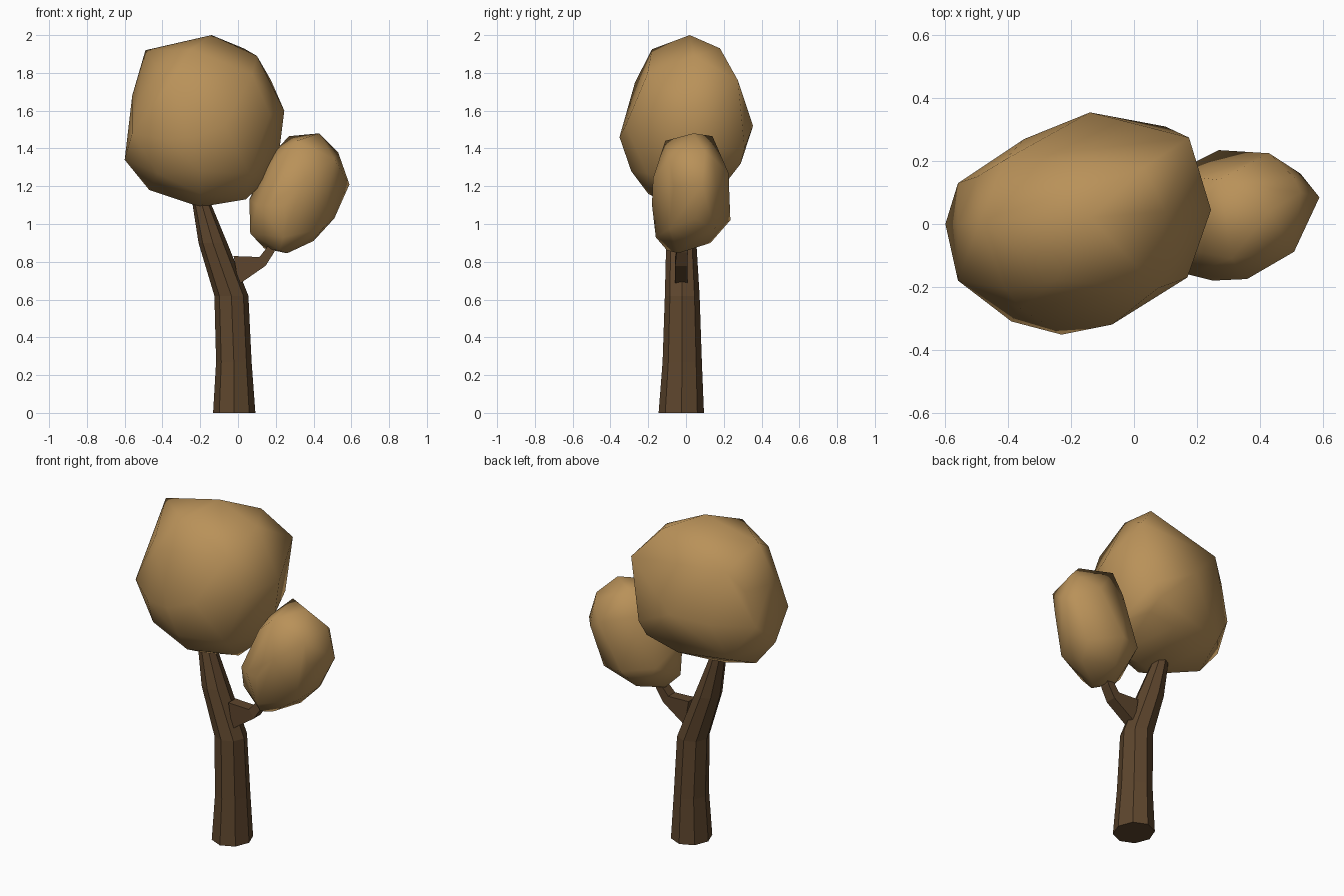
import bpy, bmesh, math
from mathutils import Vector


def material(name, rgb):
    m = bpy.data.materials.new(name)
    m.diffuse_color = (*rgb, 1)
    return m


bark = material("bark", (0.11, 0.06, 0.026))
leaf = material("leaf", (0.485, 0.285, 0.1))


def finish(bm, name, mat, smooth):
    bmesh.ops.recalc_face_normals(bm, faces=bm.faces)
    for f in bm.faces:
        f.smooth = smooth
    me = bpy.data.meshes.new(name)
    bm.to_mesh(me)
    bm.free()
    me.materials.append(mat)
    ob = bpy.data.objects.new(name, me)
    bpy.context.collection.objects.link(ob)


def loft(name, rings, sides, turn=0):
    # ring: x, y, z, radius across, radius in y, tilt about y
    bm = bmesh.new()
    loops = []
    for x, y, z, ra, ry, tilt in rings:
        t = math.radians(tilt)
        axis = Vector((math.cos(t), 0, -math.sin(t))) * ra
        loops.append([bm.verts.new(Vector((x, y, z)) + axis * math.cos(a)
                                   + Vector((0, ry * math.sin(a), 0)))
                      for a in (2 * math.pi * (i + turn) / sides for i in range(sides))])
    for lo, hi in zip(loops, loops[1:]):
        for i in range(sides):
            j = (i + 1) % sides
            bm.faces.new((lo[i], lo[j], hi[j], hi[i]))
    bm.faces.new(loops[0])
    bm.faces.new(loops[-1])
    finish(bm, name, bark, False)


def crown(name, centre, half, lean, rim):
    # Faceted hull over the rim points plus a bulge point in every octant
    k = 0.577
    pts = list(rim)
    for sx in (-k, k):
        for sy in (-k, k):
            for sz in (-k, k):
                dz = sz * half[2]
                pts.append((centre[0] + sx * half[0] + lean * dz,
                            centre[1] + sy * half[1], centre[2] + dz))
    bm = bmesh.new()
    for p in pts:
        bm.verts.new(p)
    bmesh.ops.remove_doubles(bm, verts=bm.verts, dist=0.03)
    bmesh.ops.convex_hull(bm, input=bm.verts)
    loose = [v for v in bm.verts if not v.link_faces]
    bmesh.ops.delete(bm, geom=loose, context='VERTS')
    finish(bm, name, leaf, True)


# Bent eight-sided trunk
loft("trunk", [(-0.02, -0.025, 0, 0.112, 0.12, 0),
               (-0.022, -0.02, 0.27, 0.094, 0.104, 0),
               (-0.035, -0.02, 0.62, 0.09, 0.092, 0),
               (-0.133, -0.025, 0.9, 0.076, 0.08, 0),
               (-0.19, -0.02, 1.1, 0.05, 0.055, 0),
               (-0.2, -0.02, 1.14, 0.045, 0.05, 0)], 8)

# Four-sided side branch, curving up into the small crown
loft("branch", [(-0.01, -0.025, 0.755, 0.108, 0.048, 80),
                (0.13, -0.025, 0.802, 0.04, 0.046, 55),
                (0.17, -0.02, 0.86, 0.033, 0.042, 25),
                (0.2, -0.01, 0.93, 0.028, 0.035, 20)], 4, 0.5)

crown("large_crown", (-0.175, 0.0, 1.53), (0.42, 0.355, 0.455), 0.03, [
    # top
    (-0.14, 0.02, 2.0), (0.03, 0.18, 1.93), (0.1, 0.04, 1.89),
    (-0.49, 0.01, 1.92), (-0.25, -0.18, 1.925),
    # upper sides
    (0.175, 0.275, 1.76), (-0.36, -0.27, 1.75), (-0.56, 0.0, 1.68),
    (0.245, 0.045, 1.6), (-0.5, 0.15, 1.68),
    # widest band
    (-0.56, 0.13, 1.47), (-0.35, 0.27, 1.48), (-0.14, 0.355, 1.52),
    (0.1, 0.31, 1.4), (0.17, -0.17, 1.58), (-0.07, -0.32, 1.52),
    (-0.23, -0.352, 1.46), (-0.39, -0.31, 1.45), (-0.56, -0.18, 1.48),
    # underside
    (-0.6, 0.0, 1.34), (0.22, 0.04, 1.4), (0.15, 0.03, 1.23),
    (0.04, -0.05, 1.13), (-0.2, -0.06, 1.09), (-0.47, 0.0, 1.18),
    (-0.1, 0.22, 1.23), (0.06, 0.29, 1.32), (-0.2, -0.2, 1.16),
    (-0.2, -0.29, 1.28)])

crown("small_crown", (0.325, 0.03, 1.16), (0.265, 0.205, 0.32), 0.17, [
    # top
    (0.27, 0.14, 1.465), (0.43, 0.04, 1.48), (0.31, -0.11, 1.44),
    (0.53, 0.1, 1.38), (0.2, 0.03, 1.39), (0.13, 0.03, 1.28),
    # widest band
    (0.59, 0.085, 1.21), (0.53, 0.16, 1.2), (0.43, 0.225, 1.27),
    (0.27, 0.235, 1.02), (0.1, 0.15, 1.05), (0.06, 0.03, 1.13),
    (0.1, -0.11, 1.1), (0.17, -0.16, 1.1), (0.25, -0.18, 1.1),
    (0.36, -0.175, 1.24), (0.51, -0.065, 1.2),
    # underside
    (0.51, 0.05, 1.03), (0.4, 0.03, 0.91), (0.26, -0.04, 0.845),
    (0.14, 0.0, 0.87), (0.065, -0.04, 0.95), (0.24, 0.13, 0.9),
    (0.22, -0.1, 0.86), (0.24, -0.16, 0.93)])
